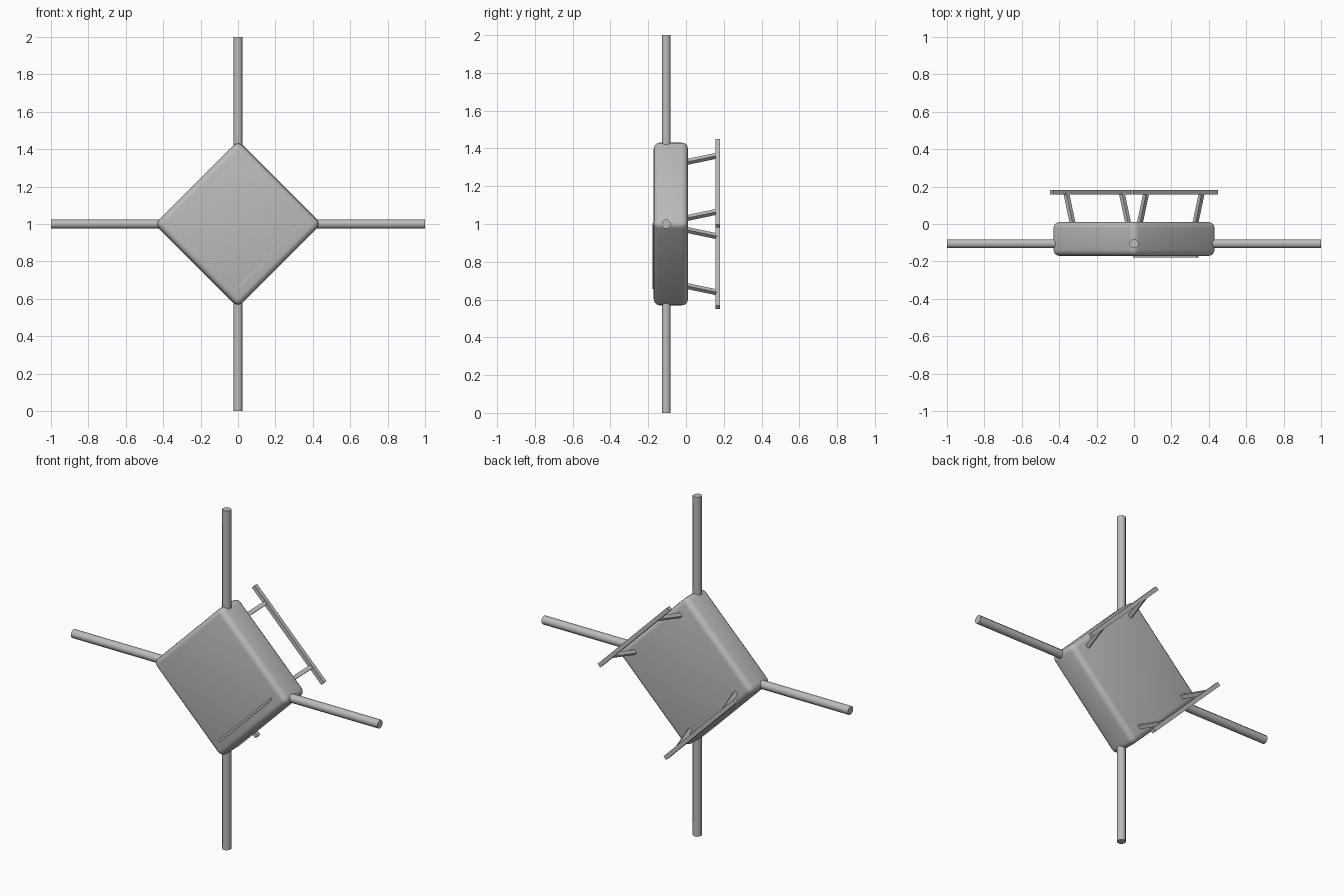
import bpy
import bmesh
from math import pi, radians
from mathutils import Matrix, Vector

if "Cube" in bpy.data.objects:
    bpy.data.objects.remove(bpy.data.objects["Cube"], do_unlink=True)

grey = bpy.data.materials.new("plain grey")
grey.use_nodes = True
grey.diffuse_color = (0.5, 0.5, 0.5, 1)
grey.node_tree.nodes["Principled BSDF"].inputs["Base Color"].default_value = (0.5, 0.5, 0.5, 1)

# The square body stands on one corner: local x and z run along its sides
CENTRE = Matrix.Translation((0, 0, 1))
TILT = CENTRE @ Matrix.Rotation(-pi / 4, 4, "Y")


def add_object(name, bm, matrix, smooth_angle=None):
    mesh = bpy.data.meshes.new(name)
    bm.transform(matrix)
    bm.to_mesh(mesh)
    bm.free()
    obj = bpy.data.objects.new(name, mesh)
    bpy.context.collection.objects.link(obj)
    mesh.materials.append(grey)
    if smooth_angle:
        bpy.ops.object.select_all(action="DESELECT")
        obj.select_set(True)
        bpy.context.view_layer.objects.active = obj
        bpy.ops.object.shade_smooth_by_angle(angle=radians(smooth_angle))
    return obj


def box(size, location):
    bm = bmesh.new()
    bmesh.ops.create_cube(bm, size=1)
    bm.transform(Matrix.Translation(location) @ Matrix.Diagonal((*size, 1)))
    return bm


# Rounded body
bm = box((0.628, 0.182, 0.628), (0, -0.08, 0))
bmesh.ops.bevel(bm, geom=bm.edges[:], offset=0.033, segments=4, profile=0.5, affect="EDGES")
add_object("body", bm, TILT, 40)

# Thin strip on the front face
add_object("front_strip", box((0.48, 0.01, 0.014), (0, -0.173, -0.24)), TILT)

# Four round arms reaching out from the body corners
for i, name in enumerate(("top_arm", "left_arm", "bottom_arm", "right_arm")):
    bm = bmesh.new()
    bmesh.ops.create_cone(bm, cap_ends=True, segments=8, radius1=0.025, radius2=0.025, depth=0.62)
    bm.transform(Matrix.Translation((0, 0, 0.69)) @ Matrix.Rotation(pi / 8, 4, "Z"))
    spin = Matrix.Rotation(i * pi / 2, 4, "Y")
    add_object(name, bm, CENTRE @ Matrix.Translation((0, -0.105, 0)) @ spin, 60)

# Two landing rails behind the body, each on a pair of splayed struts
for side, label in ((1, "upper"), (-1, "lower")):
    add_object(label + "_rail", box((0.024, 0.024, 0.64), (side * 0.304, 0.169, 0)), TILT)
    for end, place in ((1, "inner"), (-1, "outer")):
        start = Vector((side * 0.25, -0.01, end * 0.21))
        finish = Vector((side * 0.302, 0.165, end * 0.21))
        along = finish - start
        bm = box((0.022, along.length, 0.022), (0, 0, 0))
        turn = Vector((0, 1, 0)).rotation_difference(along).to_matrix().to_4x4()
        add_object(f"{label}_{place}_strut", bm,
                   TILT @ Matrix.Translation((start + finish) / 2) @ turn)
